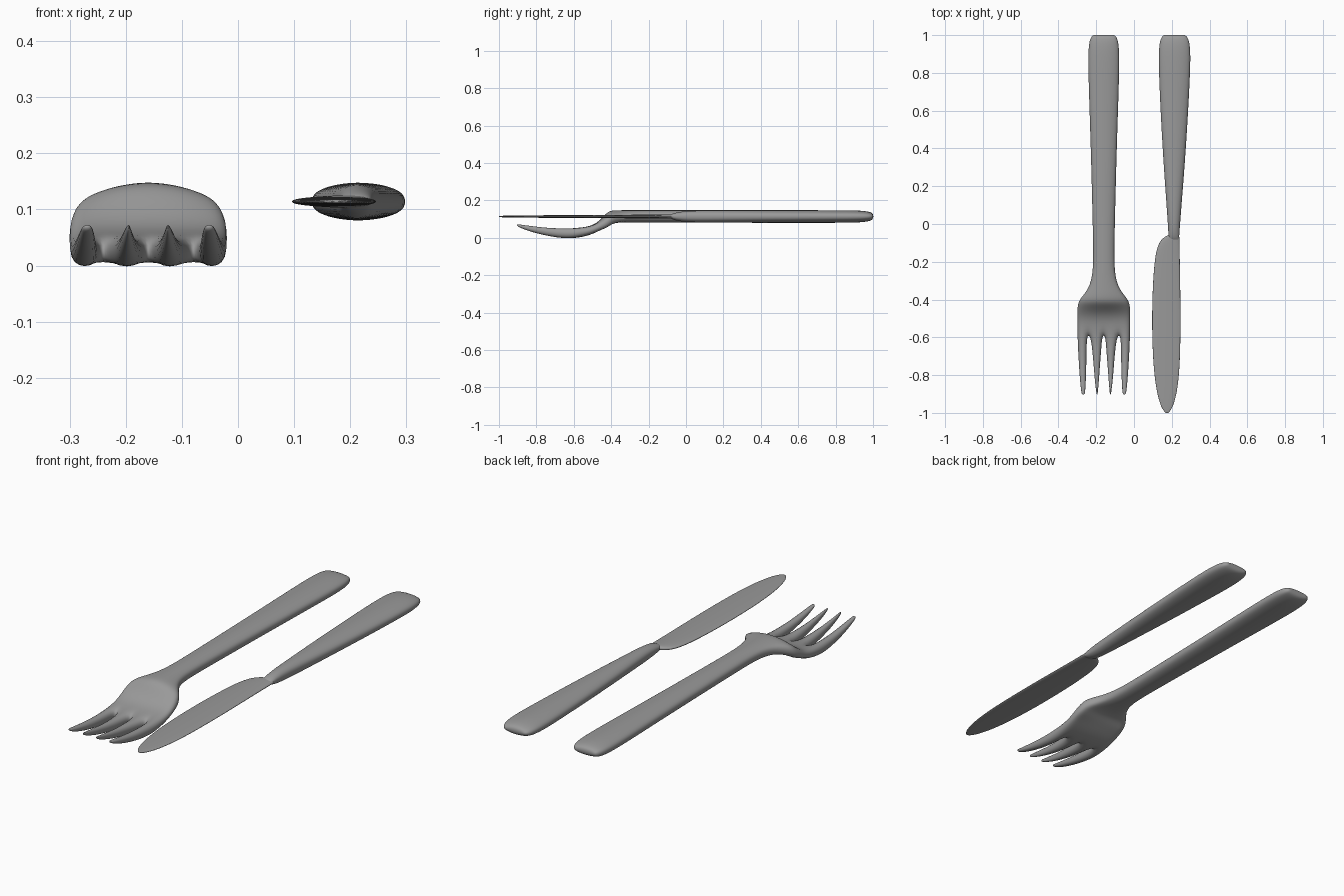
import bpy, bmesh, math

COLS = 7  # strips across each piece

metal = bpy.data.materials.new("dark_metal")
metal.diffuse_color = (0.32, 0.32, 0.32, 1)


def loft(name, sections, slot_start=None):
    """Closed cage from sections (y, 8 x values, top z, bottom z, roundness, droop).
    From section slot_start on, only every second strip is kept (tines)."""
    bm = bmesh.new()
    top, bot = [], []
    for y, xs, zt, zb, rnd, droop in sections:
        mid, h = (zt + zb) / 2, (zt - zb) / 2
        c, w = (xs[0] + xs[-1]) / 2, (xs[-1] - xs[0]) / 2
        rows = ([], [])
        for x in xs:
            u = (x - c) / w
            k = h * math.sqrt(1 - (rnd * u) ** 2)
            m = mid - droop * u * u
            rows[0].append(bm.verts.new((x, y, m + k)))
            rows[1].append(bm.verts.new((x, y, m - k)))
        top.append(rows[0])
        bot.append(rows[1])

    def solid(i, j):
        if not (0 <= i < len(sections) - 1 and 0 <= j < COLS):
            return False
        return slot_start is None or i < slot_start or j % 2 == 0

    for i in range(len(sections) - 1):
        for j in range(COLS):
            if not solid(i, j):
                continue
            ring = [(i, j), (i + 1, j), (i + 1, j + 1), (i, j + 1)]
            bm.faces.new([top[a][b] for a, b in ring])
            bm.faces.new([bot[a][b] for a, b in reversed(ring)])
            beside = [(i, j - 1), (i + 1, j), (i, j + 1), (i - 1, j)]
            for n, cell in enumerate(beside):
                if not solid(*cell):
                    (a, b), (c, d) = ring[n], ring[(n + 1) % 4]
                    bm.faces.new([top[a][b], bot[a][b], bot[c][d], top[c][d]])
    bmesh.ops.recalc_face_normals(bm, faces=bm.faces)
    me = bpy.data.meshes.new(name)
    bm.to_mesh(me)
    bm.free()
    me.shade_smooth()
    me.materials.append(metal)
    ob = bpy.data.objects.new(name, me)
    bpy.context.collection.objects.link(ob)
    sub = ob.modifiers.new("smooth", 'SUBSURF')
    sub.levels = sub.render_levels = 2
    return ob


def spread(a, b):
    return [a + (b - a) * j / COLS for j in range(COLS + 1)]


def mirrored(c, half):
    return [c - h for h in half] + [c + h for h in reversed(half)]


# Fork: handle, neck and head
FX = -0.160
handle = [  # y, half width, top, bottom, roundness, droop
    (1.002, 0.056, 0.128, 0.102, 0.8, 0),
    (0.985, 0.073, 0.140, 0.090, 0.87, 0),
    (0.93, 0.083, 0.147, 0.082, 0.91, 0),
    (0.80, 0.083, 0.148, 0.081, 0.91, 0),
    (0.40, 0.069, 0.148, 0.081, 0.91, 0),
    (0.00, 0.059, 0.148, 0.081, 0.91, 0),
    (-0.20, 0.055, 0.148, 0.081, 0.91, 0),
    (-0.29, 0.063, 0.148, 0.082, 0.89, 0),
    (-0.35, 0.086, 0.148, 0.083, 0.85, 0.005),
    (-0.395, 0.126, 0.148, 0.077, 0.8, 0.016),
    (-0.422, 0.138, 0.138, 0.060, 0.75, 0.020),
    (-0.46, 0.142, 0.092, 0.040, 0.6, 0.005),
]
fork = [(y, spread(FX - w, FX + w), t, b, r, d) for y, w, t, b, r, d in handle]

# Fork: palm and four tines, given as half of the edge offsets
tines = [
    (-0.51, (0.142, 0.092, 0.070, 0.010), 0.060, 0.015, 0.4),
    (-0.592, (0.141, 0.087, 0.074, 0.006), 0.053, -0.004, 0.3),
    (-0.66, (0.138, 0.089, 0.063, 0.011), 0.052, -0.005, 0.2),
    (-0.75, (0.133, 0.091, 0.055, 0.019), 0.055, 0.010, 0.1),
    (-0.84, (0.126, 0.094, 0.047, 0.026), 0.066, 0.034, 0),
    (-0.89, (0.120, 0.098, 0.040, 0.031), 0.072, 0.055, 0),
    (-0.904, (0.116, 0.101, 0.037, 0.033), 0.074, 0.064, 0),
]
fork += [(y, mirrored(FX, h), t, b, r, 0) for y, h, t, b, r in tines]
loft("fork", fork, slot_start=len(handle) + 1)


def lens(name, z, rows):
    return loft(name, [(y, spread(a, b), z + h, z - h, 0.92, 0)
                       for y, a, b, h in rows])


# Knife handle: y, left x, right x, half thickness
lens("knife_handle", 0.114, [
    (1.002, 0.158, 0.270, 0.013),
    (0.985, 0.140, 0.289, 0.025),
    (0.93, 0.130, 0.300, 0.033),
    (0.80, 0.130, 0.299, 0.034),
    (0.40, 0.150, 0.276, 0.034),
    (0.10, 0.172, 0.252, 0.033),
    (0.00, 0.179, 0.244, 0.030),
    (-0.06, 0.182, 0.240, 0.021),
    (-0.09, 0.186, 0.237, 0.008),
])

# Knife blade with rounded heel and tip
lens("knife_blade", 0.114, [
    (-0.058, 0.180, 0.238, 0.010),
    (-0.072, 0.155, 0.241, 0.011),
    (-0.105, 0.125, 0.242, 0.011),
    (-0.20, 0.106, 0.243, 0.010),
    (-0.40, 0.095, 0.247, 0.009),
    (-0.60, 0.095, 0.247, 0.008),
    (-0.75, 0.102, 0.243, 0.007),
    (-0.87, 0.116, 0.232, 0.006),
    (-0.95, 0.136, 0.213, 0.005),
    (-0.985, 0.153, 0.196, 0.004),
    (-1.001, 0.168, 0.182, 0.003),
])
